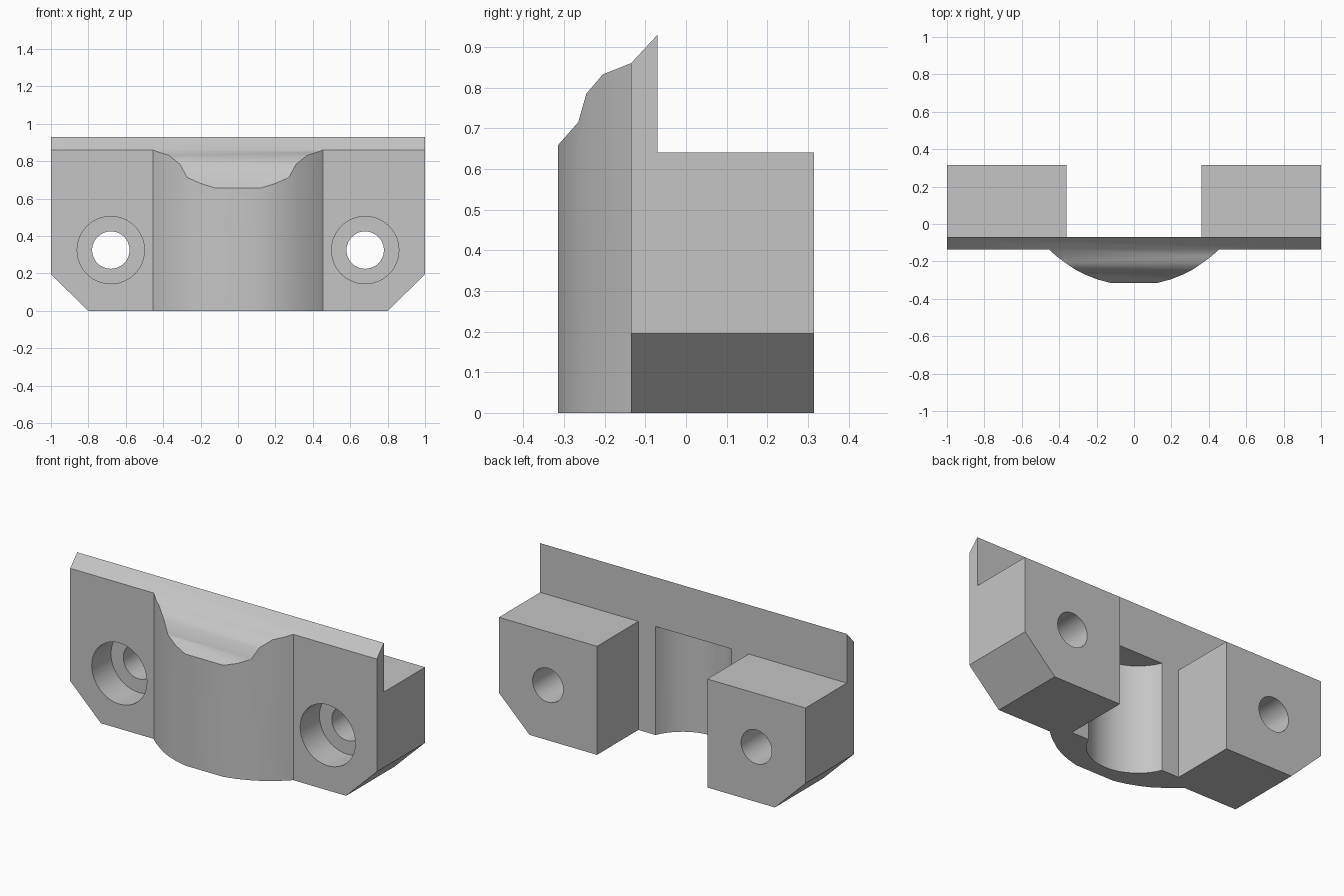
import bpy, math
from mathutils import Vector

cube = bpy.data.objects.get("Cube")
if cube:
    bpy.data.objects.remove(cube, do_unlink=True)

grey = bpy.data.materials.new("plain grey")
grey.use_nodes = True
colour = (0.56, 0.56, 0.56, 1)
grey.diffuse_color = colour
grey.node_tree.nodes["Principled BSDF"].inputs["Base Color"].default_value = colour


def prism(name, outline, axis, start, end):
    """Extrude a 2D outline along an axis; the outline uses the other two axes in order."""
    def place(p, d):
        co = list(p)
        co.insert("xyz".index(axis), d)
        return Vector(co)
    n = len(outline)
    verts = [place(p, d) for d in (start, end) for p in outline]
    faces = [tuple(range(n)), tuple(range(2 * n - 1, n - 1, -1))]
    faces += [(i, i + n, (i + 1) % n + n, (i + 1) % n) for i in range(n)]
    mesh = bpy.data.meshes.new(name)
    mesh.from_pydata(verts, [], faces)
    mesh.materials.append(grey)
    obj = bpy.data.objects.new(name, mesh)
    bpy.context.collection.objects.link(obj)
    # make the normals point outward
    bpy.context.view_layer.objects.active = obj
    bpy.ops.object.mode_set(mode='EDIT')
    bpy.ops.mesh.select_all(action='SELECT')
    bpy.ops.mesh.normals_make_consistent(inside=False)
    bpy.ops.object.mode_set(mode='OBJECT')
    return obj


def circle(cx, cy, r, n=48):
    return [(cx + r * math.cos(math.tau * i / n), cy + r * math.sin(math.tau * i / n))
            for i in range(n)]


def combine(target, tool, operation):
    mod = target.modifiers.new(operation.lower(), 'BOOLEAN')
    mod.operation = operation
    mod.solver = 'EXACT'
    mod.object = tool
    bpy.context.view_layer.objects.active = target
    bpy.ops.object.modifier_apply(modifier=mod.name)
    bpy.data.objects.remove(tool, do_unlink=True)


FRONT, PLATE_BACK, BACK = -0.135, -0.07, 0.315
BLOCK_TOP = 0.64

# Plate with a sloped top edge and a deep lower step behind it
bracket = prism("clamp_bracket", [(FRONT, 0), (FRONT, 0.86), (PLATE_BACK, 0.93),
                                  (PLATE_BACK, BLOCK_TOP), (BACK, BLOCK_TOP), (BACK, 0)],
                'x', -1, 1)

# Gap that splits the step into two blocks
gap = prism("gap_cutter", [(-0.36, PLATE_BACK), (0.36, PLATE_BACK), (0.36, 0.5), (-0.36, 0.5)],
            'z', -0.1, 0.7)
combine(bracket, gap, 'DIFFERENCE')

# Rounded front bulge: a swept lip profile trimmed by a curved column
bulge = prism("bulge", [(-0.1, 0), (-0.1, 0.86), (FRONT, 0.86), (-0.205, 0.832),
                        (-0.245, 0.785), (-0.265, 0.715), (-0.315, 0.658),
                        (-0.365, 0.6), (-0.365, 0)], 'x', -0.6, 0.6)
half = [(0.455, -0.08), (0.455, FRONT), (0.415, -0.172), (0.37, -0.205), (0.315, -0.243),
        (0.265, -0.269), (0.2, -0.295), (0.125, -0.315)]
column = prism("column", half + [(-x, y) for x, y in reversed(half)], 'z', -0.1, 1)
combine(bulge, column, 'INTERSECT')
combine(bracket, bulge, 'UNION')

# Round groove in the back for a rod
radius, centre_y = 0.268, 0.033
groove = prism("groove_cutter", circle(0, centre_y, radius, 64), 'z', -0.1, BLOCK_TOP)
combine(bracket, groove, 'DIFFERENCE')

for side in (-1, 1):
    # Chamfered lower corners
    corner = prism("corner_cutter", [(side * 0.8, 0), (side * 1.2, 0.39),
                                     (side * 1.2, -0.2), (side * 0.6, -0.195)], 'y', -0.6, 0.6)
    combine(bracket, corner, 'DIFFERENCE')
    # Screw holes with counterbores
    bore = prism("bore_cutter", circle(side * 0.68, 0.325, 0.1), 'y', -0.6, 0.6)
    combine(bracket, bore, 'DIFFERENCE')
    counterbore = prism("counterbore_cutter", circle(side * 0.68, 0.325, 0.18),
                        'y', -0.6, FRONT + 0.18)
    combine(bracket, counterbore, 'DIFFERENCE')

# Smooth the curved faces and keep the hard edges
bpy.ops.object.select_all(action='DESELECT')
bracket.select_set(True)
bpy.context.view_layer.objects.active = bracket
bpy.ops.object.shade_smooth_by_angle(angle=math.radians(30))
